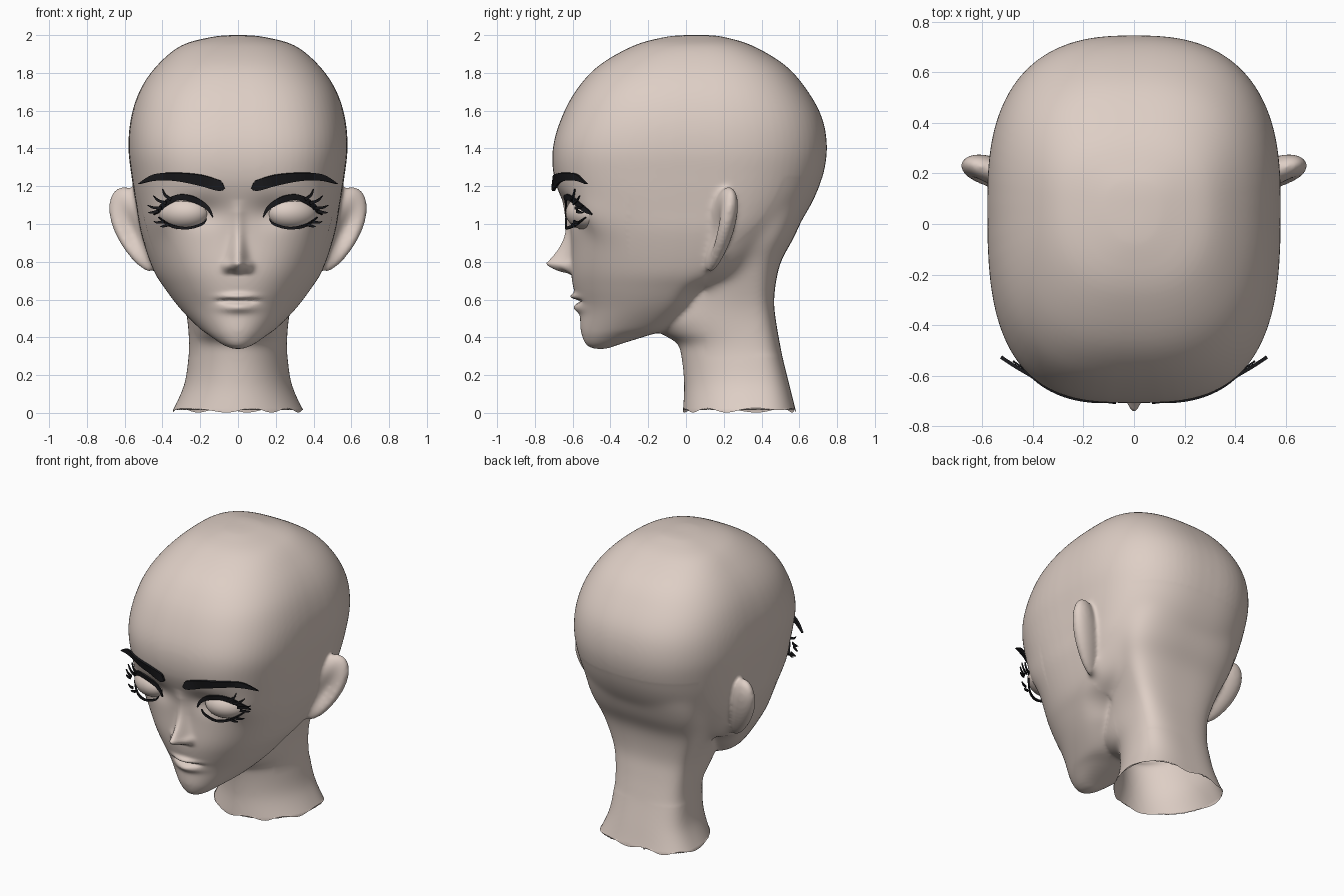
import bpy
import bmesh
from math import sin, cos, pi, exp, copysign, radians, sqrt
from mathutils import Matrix, Vector
from mathutils.bvhtree import BVHTree

if "Cube" in bpy.data.objects:
    bpy.data.objects.remove(bpy.data.objects["Cube"])


def material(name, colour):
    mat = bpy.data.materials.new(name)
    mat.use_nodes = True
    mat.diffuse_color = colour
    mat.node_tree.nodes["Principled BSDF"].inputs["Base Color"].default_value = colour
    return mat


SKIN = material("skin", (0.73, 0.62, 0.56, 1))
BLACK = material("black hair", (0.01, 0.01, 0.012, 1))


def make_object(name, bm, mat, smooth=True):
    mesh = bpy.data.meshes.new(name)
    bm.to_mesh(mesh)
    bm.free()
    mesh.materials.append(mat)
    for poly in mesh.polygons:
        poly.use_smooth = smooth
    obj = bpy.data.objects.new(name, mesh)
    bpy.context.collection.objects.link(obj)
    return obj


def spline(rows, steps):
    """Catmull-Rom through rows of any length."""
    out = []
    for i in range(len(rows) - 1):
        a, b, c, d = (rows[min(max(k, 0), len(rows) - 1)] for k in range(i - 1, i + 3))
        for s in range(steps):
            t = s / steps
            out.append([0.5 * (2 * q + (r - p) * t + (2 * p - 5 * q + 4 * r - e) * t * t
                               + (3 * q - p - 3 * r + e) * t ** 3)
                        for p, q, r, e in zip(a, b, c, d)])
    out.append(list(rows[-1]))
    return out


def loft(bm, rows, back_power, segments=72):
    """Rows: height, front, middle, back, half width, front squareness."""
    rings = []
    for z, front, mid, back, width, power in spline(rows, 5):
        ring = []
        for k in range(segments):
            a = 2 * pi * k / segments
            sx, cy = sin(a), cos(a)
            square = back_power if cy > 0 else power
            x = width * copysign(abs(sx) ** (2 / square), sx)
            reach = back - mid if cy > 0 else mid - front
            y = mid + reach * copysign(abs(cy) ** (2 / square), cy)
            ring.append(bm.verts.new((x, y, z)))
        rings.append(ring)
    for low, high in zip(rings, rings[1:]):
        for k in range(segments):
            n = (k + 1) % segments
            bm.faces.new((low[k], low[n], high[n], high[k]))
    bm.faces.new(rings[0][::-1])
    bm.faces.new(rings[-1])


# Skull and jaw
HEAD = [
    (.338, -.49, -.46, -.42, .025, 2), (.36, -.53, -.43, -.36, .08, 2),
    (.41, -.552, -.35, -.2, .152, 2), (.45, -.56, -.25, -.08, .207, 2),
    (.55, -.565, -.15, .03, .305, 2), (.655, -.595, -.08, .12, .385, 2.1),
    (.76, -.61, 0, .36, .45, 2.3), (.945, -.61, .05, .55, .512, 2.7),
    (1.08, -.64, .08, .65, .537, 3), (1.24, -.697, .08, .72, .562, 3),
    (1.4, -.705, .08, .746, .58, 3), (1.56, -.66, .08, .721, .567, 2.9),
    (1.71, -.58, .08, .64, .518, 2.8), (1.84, -.46, .08, .525, .428, 2.6),
    (1.945, -.275, .08, .35, .3, 2.5), (1.99, -.11, .08, .2, .14, 2.3),
    (2, -.01, .08, .12, .04, 2),
]
# Neck: height, front, back, half width
NECK = [
    (-.1, -.02, .62, .41), (0, -.017, .585, .352), (.15, -.01, .547, .285),
    (.3, -.025, .51, .262), (.37, -.05, .497, .26), (.425, -.14, .486, .263),
    (.5, -.23, .475, .27), (.6, -.2, .465, .292), (.787, -.05, .497, .36),
    (.935, -.05, .575, .42), (1.1, 0, .64, .44), (1.2, 0, .64, .4),
]
bm = bmesh.new()
loft(bm, HEAD, 2.6)
loft(bm, [(z, f, .35, b, w, 2) for z, f, b, w in NECK], 3)

# Ears: flattened, dished and tilted balls, narrow at the lobe
for side in (-1, 1):
    ball = bmesh.ops.create_uvsphere(bm, u_segments=32, v_segments=20, radius=1)["verts"]
    place = (Matrix.Translation((side * .54, .178, .968))
             @ Matrix.Rotation(radians(-15), 4, "X")
             @ Matrix.Rotation(radians(side * 22), 4, "Y")
             @ Matrix.Rotation(radians(side * 18), 4, "Z"))
    for v in ball:
        x, y, z = v.co
        taper = 1 + .2 * z
        flat = Vector((.11 * x * taper, .068 * y * taper, .25 * z))
        if y < 0:
            flat.y += .06 * exp(-((x * side - .15) / .45) ** 2 - (z / .6) ** 2)
        v.co = place @ flat
bmesh.ops.recalc_face_normals(bm, faces=bm.faces)
blank = make_object("head_blank", bm, SKIN)

# Fuse into one skin
remesh = blank.modifiers.new("fuse", "REMESH")
remesh.mode = "VOXEL"
remesh.voxel_size = .0105
soften = blank.modifiers.new("soften", "SMOOTH")
soften.factor = .5
soften.iterations = 22
graph = bpy.context.evaluated_depsgraph_get()
fused = bpy.data.meshes.new_from_object(blank.evaluated_get(graph))
bm = bmesh.new()
bm.from_mesh(fused)
bpy.data.objects.remove(blank)
bpy.data.meshes.remove(fused)

# Soft nape
nape = [v for v in bm.verts if v.co.y > .1 and .3 < v.co.z < 1.25 and abs(v.co.x) < .47]
for _ in range(50):
    bmesh.ops.smooth_vert(bm, verts=nape, factor=.5,
                          use_axis_x=True, use_axis_y=True, use_axis_z=True)


def bump(x, z, cx, cz, sx, sz):
    return exp(-((x - cx) / sx) ** 2 - ((z - cz) / sz) ** 2)


def face_relief(x, z):
    """Forward push of the face for nose, lips and eye sockets."""
    t = min(max((1.13 - z) / .34, 0), 1)
    ridge = .012 * min(1, t * 5) + .122 * t ** 3
    ridge *= sqrt(min(max((z - .738) / .05, 0), 1))
    push = ridge * exp(-(x / (.034 + .014 * t ** 4)) ** 2)
    push += .022 * bump(x, z, .06, .775, .024, .026)
    push -= .015 * bump(x, z, .03, .748, .018, .01)
    push -= .035 * bump(x, z, .19, 1.06, .12, .075)
    push += .03 * bump(x, z, .42, 1.04, .07, .11)
    # Lips
    fade = exp(-(x / .085) ** 2)
    push += fade * (.03 * exp(-((z - .615) / .018) ** 2)
                    + .028 * exp(-((z - .555) / .024) ** 2))
    push -= .024 * exp(-(x / .1) ** 4 - ((z - .592) / .01) ** 2)
    return push


for v in bm.verts:
    if v.co.y < -.3 and .45 < v.co.z < 1.35:
        v.co.y -= face_relief(abs(v.co.x), v.co.z)

# Open, ragged neck edge
bmesh.ops.bisect_plane(bm, geom=bm.verts[:] + bm.edges[:] + bm.faces[:],
                       plane_co=(0, 0, .014), plane_no=(0, 0, 1), clear_inner=True)
for v in bm.verts:
    if v.is_boundary:
        v.co.z += .012 * sin(23 * v.co.x + 17 * v.co.y)
surface = BVHTree.FromBMesh(bm)
make_object("head", bm, SKIN)


def mirrored(obj):
    obj.modifiers.new("mirror", "MIRROR")


# Eyes
bm = bmesh.new()
bmesh.ops.create_uvsphere(bm, u_segments=40, v_segments=24, radius=1,
                          matrix=Matrix.Translation((.285, -.522, 1.06))
                          @ Matrix.Rotation(radians(24), 4, "Z")
                          @ Matrix.Diagonal((.14, .11, .092, 1)))
mirrored(make_object("eyes", bm, SKIN))


def ribbon(bm, points, depth):
    """Tapered strip through (x, z, width) points, lying in front of the face."""
    path = spline(points, 5)
    last = None
    for i, (x, z, width) in enumerate(path):
        a, b = path[max(i - 1, 0)], path[min(i + 1, len(path) - 1)]
        along = Vector((b[0] - a[0], b[1] - a[1])).normalized()
        pair = []
        for s in (-.5, .5):
            px, pz = x - along.y * width * s, z + along.x * width * s
            hit = surface.ray_cast(Vector((px, -2, pz)), Vector((0, 1, 0)))[0]
            y = depth(px)
            pair.append(bm.verts.new((px, min(y, hit.y - .008) if hit else y, pz)))
        if last:
            bm.faces.new((last[0], pair[0], pair[1], last[1]))
        last = pair


def hair_part(name, strips, depth, thickness):
    bm = bmesh.new()
    for strip in strips:
        ribbon(bm, strip, depth)
    obj = make_object(name, bm, BLACK, smooth=False)
    solid = obj.modifiers.new("thickness", "SOLIDIFY")
    solid.thickness = thickness
    solid.offset = 0
    mirrored(obj)


# Eyebrows
hair_part("eyebrows", [[(.077, 1.205, .03), (.1, 1.203, .056), (.2, 1.232, .056),
                        (.33, 1.25, .042), (.44, 1.246, .034), (.525, 1.212, .003)]],
          lambda x: -.708 + .66 * x * x, .014)

# Lid lines
hair_part("lid_lines", [
    [(.133, 1.035, .006), (.162, 1.085, .022), (.23, 1.128, .03), (.307, 1.142, .03),
     (.37, 1.118, .03), (.42, 1.072, .022), (.445, 1.05, .003)],
    [(.165, 1.03, .003), (.19, 1.0, .013), (.27, .978, .014), (.36, .993, .014),
     (.42, 1.035, .004)],
], lambda x: -.635 + 3.6 * max(x - .25, 0) ** 2, .01)

# Lashes: base x, base z, tip x, tip z
LASHES = [(.355, 1.13, .4, 1.185), (.38, 1.11, .448, 1.15),
          (.405, 1.085, .478, 1.1), (.42, 1.068, .475, 1.063),
          (.39, 1.012, .445, 1.014), (.365, .998, .41, .988)]
hair_part("lashes", [[(a, b, .017), ((a + c) / 2 + .008, (b + d) / 2 - .005, .012), (c, d, .002)]
                     for a, b, c, d in LASHES],
          lambda x: -.625 + 1.6 * max(x - .25, 0) ** 2, .008)
